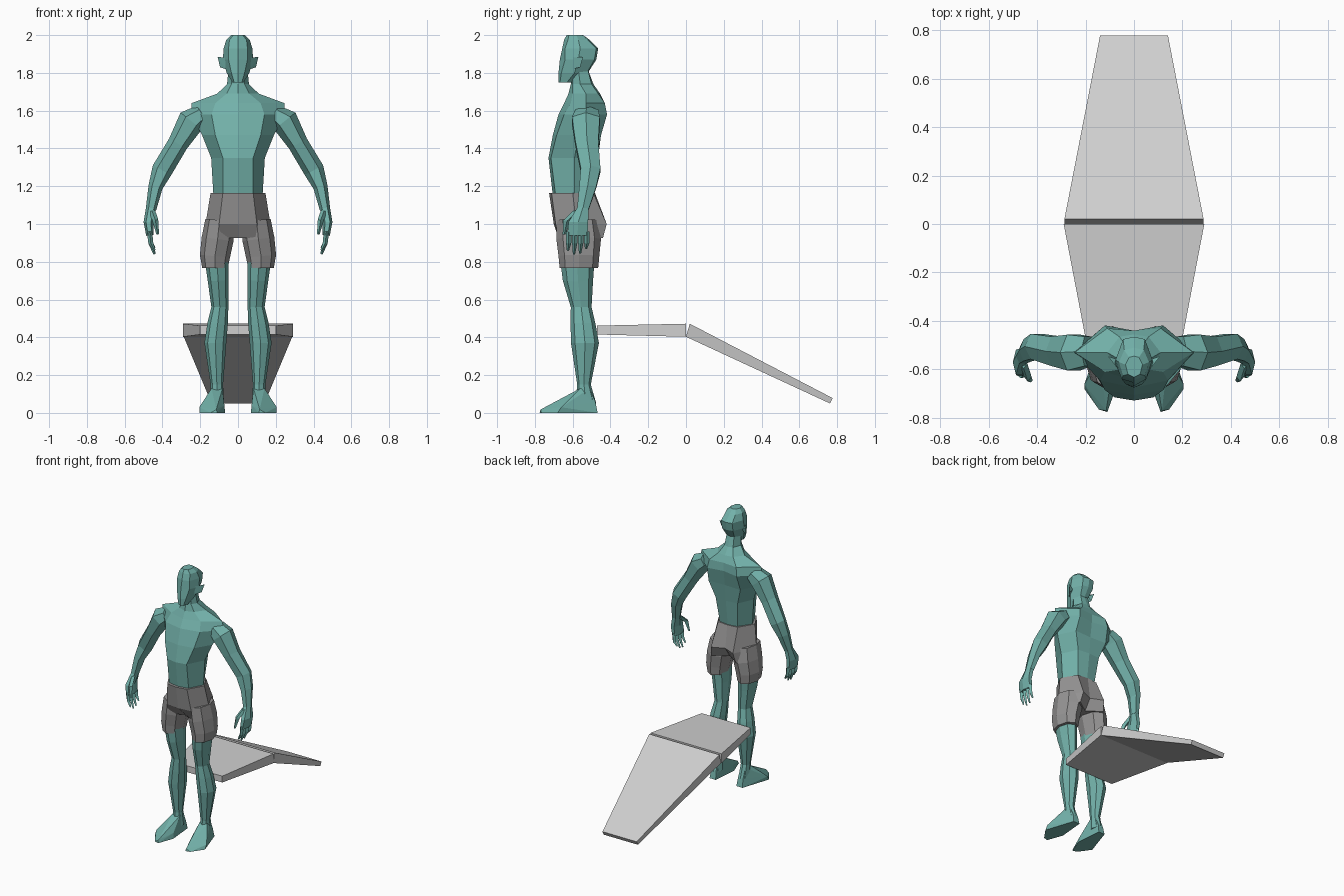
import bpy, bmesh, math
from mathutils import Vector


def material(name, rgb):
    m = bpy.data.materials.new(name)
    m.diffuse_color = (*rgb, 1)
    return m


SKIN = material("teal_skin", (0.17, 0.44, 0.40))
CLOTH = material("grey_cloth", (0.30, 0.295, 0.295))
BOARD = material("light_grey_board", (0.62, 0.62, 0.62))


def finish(name, bm, mat, mirror=False):
    bmesh.ops.recalc_face_normals(bm, faces=bm.faces)
    me = bpy.data.meshes.new(name)
    bm.to_mesh(me)
    bm.free()
    me.materials.append(mat)
    ob = bpy.data.objects.new(name, me)
    bpy.context.collection.objects.link(ob)
    if mirror:
        ob.modifiers.new("mirror", 'MIRROR').use_mirror_merge = False
    return ob


def loft(name, rings, mat, mirror=False):
    """Skin a list of equal-length closed rings and cap both ends."""
    bm = bmesh.new()
    vs = [[bm.verts.new(p) for p in r] for r in rings]
    n = len(vs[0])
    for a, b in zip(vs, vs[1:]):
        for i in range(n):
            j = (i + 1) % n
            bm.faces.new((a[i], a[j], b[j], b[i]))
    bm.faces.new(vs[0])
    bm.faces.new(vs[-1])
    return finish(name, bm, mat, mirror)


def trunk(name, rows, mat):
    """Symmetric loft; row = z, front y, front-side xy, side xy, back-side xy, back y."""
    rings = []
    for z, yf, x1, y1, x2, y2, x3, y3, yb in rows:
        side = [(x1, y1), (x2, y2), (x3, y3)]
        ring = [(0, yf)] + side + [(0, yb)] + [(-x, y) for x, y in reversed(side)]
        rings.append([(x, y, z) for x, y in ring])
    return loft(name, rings, mat)


def limb(name, path, mat, sides=8):
    """Mirrored tube; path point = x, y, z, half width, half depth."""
    rings = []
    for i, (x, y, z, w, d) in enumerate(path):
        a, b = path[max(i - 1, 0)], path[min(i + 1, len(path) - 1)]
        t = Vector((b[0] - a[0], 0, b[2] - a[2])).normalized()
        nrm = Vector((-t.z, 0, t.x))
        ring = []
        for k in range(sides):
            ang = 2 * math.pi * k / sides
            ring.append(Vector((x, y, z)) + nrm * w * math.cos(ang)
                        + Vector((0, d * math.sin(ang), 0)))
        rings.append(ring)
    return loft(name, rings, mat, True)


def hull(name, pts, mat):
    """Mirrored convex solid around a few points."""
    bm = bmesh.new()
    for p in pts:
        bm.verts.new(p)
    res = bmesh.ops.convex_hull(bm, input=bm.verts)
    loose = [v for v in bm.verts if not v.link_faces]
    bmesh.ops.delete(bm, geom=loose, context='VERTS')
    return finish(name, bm, mat, True)


# Head and ears
trunk("head", [
    (1.75, -.675, .020, -.667, .030, -.63, .020, -.59, -.585),
    (1.80, -.675, .035, -.660, .060, -.59, .030, -.525, -.52),
    (1.87, -.668, .050, -.640, .080, -.57, .045, -.485, -.475),
    (1.93, -.655, .050, -.640, .076, -.56, .045, -.475, -.465),
    (1.975, -.645, .045, -.625, .062, -.57, .040, -.52, -.51),
    (2.00, -.632, .025, -.620, .035, -.58, .020, -.55, -.545),
], SKIN)
hull("ear", [(.065, -.60, 1.82), (.065, -.60, 1.88), (.065, -.56, 1.86),
             (.108, -.545, 1.885), (.095, -.56, 1.83)], SKIN)

# Torso with neck
trunk("torso", [
    (1.15, -.705, .08, -.69, .130, -.59, .07, -.50, -.490),
    (1.35, -.728, .08, -.715, .142, -.59, .09, -.475, -.465),
    (1.47, -.705, .12, -.685, .190, -.57, .13, -.45, -.455),
    (1.58, -.675, .14, -.645, .250, -.53, .12, -.418, -.44),
    (1.64, -.645, .12, -.610, .245, -.53, .11, -.43, -.44),
    (1.69, -.622, .06, -.600, .110, -.53, .06, -.465, -.455),
    (1.74, -.610, .035, -.60, .058, -.56, .035, -.50, -.49),
    (1.82, -.610, .030, -.60, .050, -.57, .030, -.52, -.52),
], SKIN)

# Arms
limb("arm", [
    (.190, -.525, 1.585, .050, .070),
    (.248, -.530, 1.545, .072, .085),
    (.318, -.525, 1.425, .054, .070),
    (.402, -.505, 1.285, .055, .060),
    (.437, -.520, 1.195, .038, .052),
    (.460, -.545, 1.080, .028, .036),
], SKIN, 6)
# Hands
limb("palm", [
    (.460, -.545, 1.085, .027, .035),
    (.474, -.570, 1.010, .026, .060),
    (.466, -.575, .940, .020, .062),
], SKIN, 6)
for i in range(4):
    y = -.525 - .032 * i
    tip = (.870, .845, .840, .860)[i]
    limb("finger_%d" % (i + 1), [
        (.468, y, .96, .014, .015),
        (.462, y, .90, .013, .014),
        (.442, y - .004, tip, .006, .006),
    ], SKIN, 4)
limb("thumb", [
    (.455, -.575, 1.07, .016, .022),
    (.438, -.630, 1.02, .016, .020),
    (.425, -.645, .945, .007, .008),
], SKIN, 4)

# Shorts: hips and two trouser legs
trunk("shorts_hips", [
    (1.165, -.725, .08, -.712, .145, -.60, .08, -.49, -.482),
    (1.00, -.700, .10, -.690, .172, -.58, .09, -.42, -.46),
    (.925, -.630, .10, -.675, .180, -.58, .10, -.44, -.51),
], CLOTH)
limb("shorts_leg", [
    (.098, -.575, 1.02, .075, .110),
    (.108, -.568, .92, .085, .118),
    (.122, -.567, .83, .080, .108),
    (.122, -.567, .768, .068, .102),
], CLOTH)

# Legs and feet
limb("leg", [
    (.112, -.575, .800, .062, .090),
    (.105, -.572, .700, .055, .080),
    (.096, -.555, .560, .045, .055),
    (.108, -.545, .470, .054, .066),
    (.120, -.535, .370, .058, .074),
    (.112, -.540, .150, .033, .036),
    (.110, -.530, .050, .036, .055),
], SKIN)
hull("foot", [
    (.085, -.468, 0), (.135, -.468, 0), (.09, -.48, .06), (.13, -.48, .06),
    (.082, -.56, .13), (.140, -.56, .13), (.09, -.51, .13), (.13, -.51, .13),
    (.068, -.66, 0), (.110, -.775, 0), (.145, -.765, 0), (.205, -.68, 0),
    (.205, -.66, .03), (.115, -.77, .018), (.072, -.65, .04), (.13, -.67, .062),
], SKIN)


# Folding board: a level front panel and a sloping rear panel
def panel(name, ends):
    """Each end = half width, bottom y z, top y z."""
    loft(name, [[(-w, yb, zb), (w, yb, zb), (w, yt, zt), (-w, yt, zt)]
                for w, yb, zb, yt, zt in ends], BOARD)


panel("board_front", [(.20, -.47, .415, -.47, .462), (.29, 0, .403, 0, .472)])
panel("board_rear", [(.287, 0, .403, .02, .472), (.14, .762, .05, .777, .078)])
